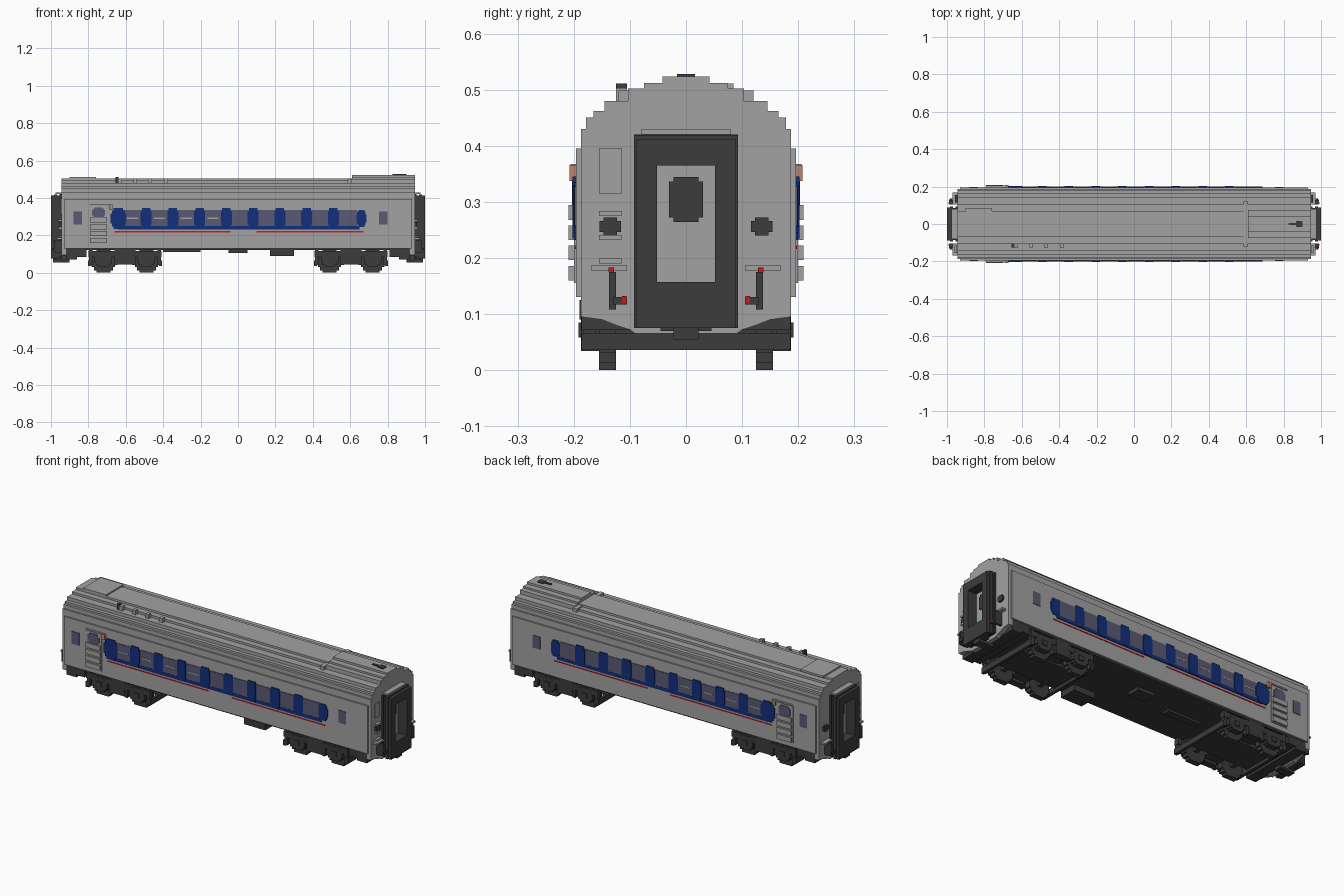
import bpy
import bmesh

old = bpy.data.objects.get("Cube")
if old:
    bpy.data.objects.remove(old, do_unlink=True)


def material(name, red, green, blue):
    mat = bpy.data.materials.new(name)
    mat.use_nodes = True
    mat.diffuse_color = (red, green, blue, 1)
    mat.node_tree.nodes["Principled BSDF"].inputs["Base Color"].default_value = (red, green, blue, 1)
    return mat


gray = material("light gray", .36, .36, .36)
dark = material("charcoal", .045, .045, .045)
blue = material("deep blue", .006, .028, .2)
glass = material("window violet", .1, .1, .17)
red = material("signal red", .6, .01, .01)
tan = material("copper tan", .5, .24, .14)


def finish(name, bm, mat):
    bmesh.ops.recalc_face_normals(bm, faces=bm.faces)
    mesh = bpy.data.meshes.new(name)
    bm.to_mesh(mesh)
    bm.free()
    mesh.materials.append(mat)
    obj = bpy.data.objects.new(name, mesh)
    bpy.context.collection.objects.link(obj)
    return obj


def boxes(name, mat, spans, mirror=""):
    """Boxes from (x0, x1, y0, y1, z0, z1), repeated across the chosen axes."""
    bm = bmesh.new()
    for sx in ((1, -1) if "x" in mirror else (1,)):
        for sy in ((1, -1) if "y" in mirror else (1,)):
            for x0, x1, y0, y1, z0, z1 in spans:
                corners = bmesh.ops.create_cube(bm, size=1)["verts"]
                for v in corners:
                    v.co.x = sx * (x1 if v.co.x > 0 else x0)
                    v.co.y = sy * (y1 if v.co.y > 0 else y0)
                    v.co.z = z1 if v.co.z > 0 else z0
    return finish(name, bm, mat)


def extrude(name, mat, half, x0, x1):
    """Extrude a symmetric cross-section, given as its +y half, along x."""
    outline = half + [(-y, z) for y, z in reversed(half)]
    bm = bmesh.new()
    face = bm.faces.new([bm.verts.new((x0, y, z)) for y, z in outline])
    moved = bmesh.ops.extrude_face_region(bm, geom=[face])["geom"]
    for v in moved:
        if isinstance(v, bmesh.types.BMVert):
            v.co.x = x1
    return finish(name, bm, mat)


def chamfered(x, z, width, height, y0, y1):
    """Three stacked spans that give a stepped octagon on a side wall."""
    w, h = width / 2, height / 2
    return [(x - w * a, x + w * a, y0, y1, z - h * b, z + h * b)
            for a, b in ((1, .5), (.82, .8), (.6, 1))]


# Body shell and stepped roof
shoulder = [(.187, .395), (.187, .43), (.178, .43), (.178, .45), (.165, .45),
            (.165, .462), (.145, .462), (.145, .48), (.103, .48)]
low_roof = [(.103, .492), (.07, .492), (.07, .503)]
high_roof = [(.103, .502), (.075, .502), (.075, .512), (.042, .512), (.042, .523)]
wall = [(.196, .13), (.196, .395)]
skirt = [(.09, .065), (.1, .072), (.125, .08), (.15, .09), (.187, .095)]
extrude("body_shell", gray, wall + shoulder + low_roof, -.93, .93)
extrude("raised_roof", gray, [(.145, .46), (.145, .48), (.103, .48)] + high_roof, .61, .94)
extrude("left_end_wall", gray, skirt + shoulder + high_roof, .92, .945)
extrude("right_end_wall", gray, skirt + shoulder + low_roof, -.92, -.945)
boxes("roof_riser", gray, [(.585, .61, -.12, .12, .47, .498)])
boxes("roof_hatch", gray, [(-.9, -.76, -.07, .085, .5, .511)])
boxes("floor", dark, [(-.92, .92, -.186, .186, .122, .131)])

# Roof fittings
boxes("roof_vents", gray, [(x - .01, x + .01, -.125, -.105, .478, .503)
                           for x in (-.63, -.55, -.47, -.385)])
boxes("exhaust_pipe", dark, [(-.655, -.64, -.125, -.105, .478, .511)])
boxes("roof_horn", dark, [(.825, .87, -.006, .006, .52, .528),
                          (.865, .9, -.016, .016, .52, .528)])

# Window band on both sides
out = .196
pitch = .143
first = -.634
windows, pillars = [], []
for i in range(9):
    x = first + pitch * (i + .5)
    windows.append((x - .055, x + .055, out, out + .003, .25, .335))
    if i:
        x = first + pitch * i
        pillars += [(x - .023, x + .023, out, out + .006, .235, .345),
                    (x - .029, x + .029, out, out + .005, .255, .33)]
boxes("side_windows", glass, windows, "y")
boxes("window_pillars", blue, pillars, "y")
boxes("band_front_cap", blue, chamfered(-.64, .29, .085, .11, out, out + .006), "y")
boxes("band_rear_cap", blue, chamfered(.66, .29, .055, .09, out, out + .004), "y")
boxes("band_sill", blue, [(-.64, .65, out, out + .004, .232, .25)], "y")
boxes("window_bars", gray, [(first + pitch * (i + .5) - .03, first + pitch * (i + .5) + .03,
                             out, out + .004, .288, .294) for i in range(4)], "y")
boxes("red_stripe", red, [(-.66, -.04, out, out + .002, .216, .222),
                          (.1, .67, out, out + .002, .216, .222)], "y")
boxes("end_windows", glass, [(-.88, -.835, out, out + .003, .258, .327),
                             (.755, .8, out, out + .003, .258, .327)], "y")

# Side doors with slatted lower panels
slats = [(-.79, -.7, out, .209, z, z + .026) for z in (.16, .196, .232, .268)]
boxes("side_door", gray, [(-.795, -.695, out, .2, .155, .36)] + slats, "y")
boxes("door_window", glass, chamfered(-.745, .32, .07, .06, out, .203), "y")
boxes("door_rail", gray, [(-.79, -.69, out, .206, .36, .367)], "y")
boxes("door_handle", tan, [(-.69, -.672, out, .208, .337, .366)], "y")

# Gangways: nested rings around each end door
rings = []
for x0, x1, w, low, top in ((.94, .955, .093, .085, .42), (.955, .968, .085, .08, .412),
                            (.968, .983, .093, .075, .418), (.983, 1, .088, .075, .412)):
    rings += [(x0, x1, .052, w, low, top), (x0, x1, -w, -.052, low, top),
              (x0, x1, -.06, .06, .365, top), (x0, x1, -.06, .06, low, .157)]
boxes("gangway_bellows", dark, rings, "x")
boxes("gangway_canopy", gray, [(.94, .975, -.08, .08, .42, .429)], "x")
boxes("end_door_window", dark, [(.945, .95, -.03, .03, .272, .336),
                                (.945, .95, -.022, .022, .264, .344)], "x")

# End wall equipment
boxes("end_lamps", dark, [(.945, .956, .116, .154, .246, .266),
                          (.945, .956, .123, .147, .24, .272)], "xy")
boxes("end_panel", gray, [(.945, .949, -.155, -.115, .315, .396)], "x")
boxes("end_steps", gray, [(.945, .96, -.155, -.115, z, z + .009)
                          for z in (.19, .232, .275)], "x")
boxes("hose_brackets", gray, [(.945, .97, .105, .168, .178, .187)], "xy")
boxes("brake_hoses", dark, [(.945, .985, .125, .137, .108, .175),
                            (.965, .99, .105, .13, .117, .13)], "xy")
boxes("hose_caps", red, [(.97, .974, .128, .138, .175, .183),
                         (.985, .992, .106, .114, .12, .132)], "xy")
boxes("coupler", dark, [(.9, .99, -.022, .022, .055, .1),
                        (.95, .985, -.045, .045, .07, .112)], "x")

# Underframe equipment
boxes("end_underframe", dark, [(.81, .92, -.186, .186, .085, .125),
                               (.86, .92, -.186, .186, .072, .09)], "x")
boxes("battery_box", dark, [(.17, .3, -.19, -.09, .09, .125)])
boxes("equipment_boxes", dark, [(-.05, .05, .02, .09, .105, .125),
                                (-.4, -.2, -.02, .02, .11, .125)])

# Bogies
frames, rods = [], []
for center in (-.605, .605):
    frames += [(center - .195, center + .195, .157, .186, .085, .115),
               (center - .04, center + .04, .15, .187, .045, .125)]
    for side in (-1, 1):
        axle = center + side * .115
        frames += chamfered(axle, .072, .095, .075, .155, .187)
        frames += [(axle - .014, axle + .014, .187, .192, .058, .085)]
        for offset in (-.068, .068):
            frames.append((axle + offset - .009, axle + offset + .009, .16, .184, .04, .122))
        rods.append((center + side * .19 - .008, center + side * .19 + .008,
                     -.186, .186, .036, .066))
    rods += [(center - .05, center + .05, -.16, .16, .06, .122),
             (center - .18, center + .18, -.09, .09, .05, .068)]
boxes("bogie_side_frames", dark, frames, "y")
boxes("bogie_cross_beams", dark, rods)

# Stepped wheels and axles
wheels, axles = [], []
for center in (-.605, .605):
    for axle in (center - .115, center + .115):
        wheels += chamfered(axle, .062, .124, .124, .125, .155)
        axles.append((axle - .012, axle + .012, -.16, .16, .052, .076))
boxes("wheels", dark, wheels, "y")
boxes("axles", dark, axles)
